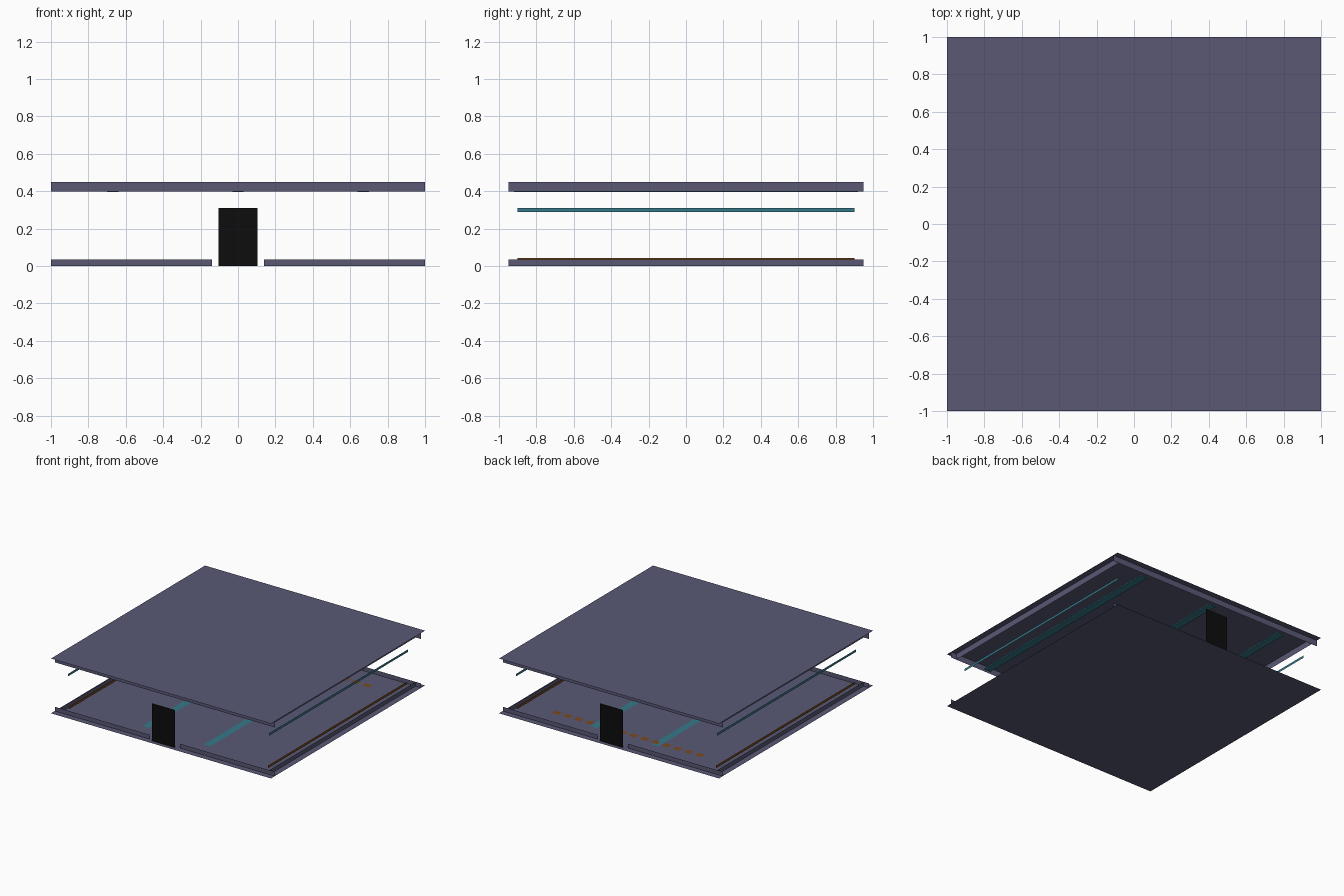
import bpy
from mathutils import Vector

cube = bpy.data.objects.get("Cube")
if cube:
    bpy.data.objects.remove(cube, do_unlink=True)


def material(name, rgb):
    mat = bpy.data.materials.new(name)
    mat.use_nodes = True
    mat.diffuse_color = (*rgb, 1)
    mat.node_tree.nodes["Principled BSDF"].inputs["Base Color"].default_value = (*rgb, 1)
    return mat


PANEL = material("slate_violet", (0.1, 0.098, 0.178))
TEAL = material("teal", (0.036, 0.19, 0.25))
ORANGE = material("burnt_orange", (0.19, 0.068, 0.013))
BLACK = material("near_black", (0.004, 0.004, 0.004))


def add_mesh(name, verts, faces, mat):
    mesh = bpy.data.meshes.new(name)
    mesh.from_pydata(verts, [], faces)
    mesh.materials.append(mat)
    obj = bpy.data.objects.new(name, mesh)
    bpy.context.collection.objects.link(obj)
    return obj


def sheet(name, corner, u, v, mat):
    """Flat rectangle spanned by edge vectors u and v; normal is u x v."""
    c, u, v = Vector(corner), Vector(u), Vector(v)
    return add_mesh(name, [c, c + u, c + u + v, c + v], [(0, 1, 2, 3)], mat)


def box(name, lo, hi, mat):
    bpy.ops.mesh.primitive_cube_add(size=1, location=(Vector(lo) + Vector(hi)) / 2)
    obj = bpy.context.object
    obj.name = name
    obj.scale = Vector(hi) - Vector(lo)
    obj.data.materials.append(mat)
    return obj


TOP = 0.45      # ceiling height
RIM = 0.95      # distance of the rims from the centre
CURB = 0.035    # floor rim height
DROP = 0.05     # ceiling rim height
GAP = 0.14      # half width of the doorway

# Floor and ceiling sheets
sheet("floor", (-1, -1, 0), (2, 0, 0), (0, 2, 0), PANEL)
sheet("ceiling", (-1, -1, TOP), (2, 0, 0), (0, 2, 0), PANEL)

for s, end, side in ((-1, "front", "right"), (1, "back", "left")):
    # End rims: split by the doorway below, unbroken above
    for d in (-1, 1):
        sheet(f"{end}_curb", (d * GAP, s * RIM, 0), (d * (1 - GAP), 0, 0), (0, 0, CURB), PANEL)
    sheet(f"{end}_ceiling_rim", (-1, s * RIM, TOP - DROP), (2, 0, 0), (0, 0, DROP), PANEL)
    sheet(f"{end}_door", (-0.105, s * 0.967, 0), (0.21, 0, 0), (0, 0, 0.31), BLACK)

    # Side rims
    sheet(f"{side}_curb", (s * RIM, -RIM, 0), (0, 2 * RIM, 0), (0, 0, CURB), PANEL)
    sheet(f"{side}_ceiling_rim", (s * RIM, -RIM, TOP - DROP), (0, 2 * RIM, 0), (0, 0, DROP), PANEL)

    # Side light strips, high and low
    sheet(f"{side}_wall_light", (s * 0.913, -0.9, 0.29), (0, 1.8, 0), (0, 0, 0.02), TEAL)
    sheet(f"{side}_base_light", (s * 0.905, -0.9, 0.022), (0, 1.8, 0), (0, 0, 0.021), ORANGE)

    # Floor guide strips
    sheet(f"{side}_floor_strip", (s * 0.28 - 0.03, -0.8, 0.003), (0.06, 0, 0), (0, 1.6, 0), TEAL)

# Ceiling light bars
for x in (-0.67, 0, 0.67):
    box("ceiling_light", (x - 0.03, -0.92, 0.396), (x + 0.03, 0.92, 0.406), TEAL)

# Warning dashes across the back of the floor
for i in range(14):
    x = (i - 6.5) * 0.1
    sheet("warning_dash", (x - 0.03, 0.725, 0.003), (0.06, 0, 0), (0, 0.05, 0), ORANGE)
